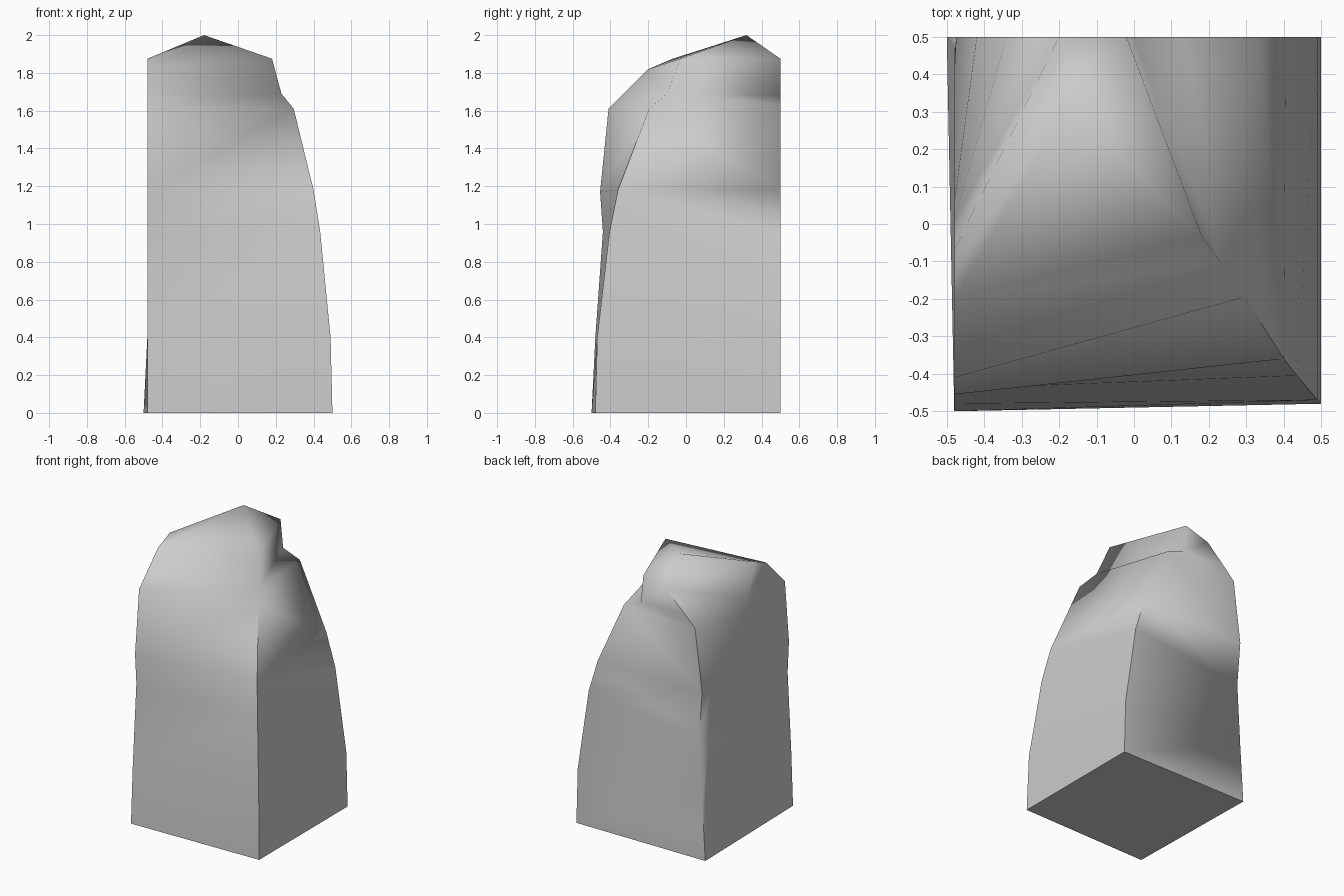
import bpy, bmesh

if "Cube" in bpy.data.objects:
    bpy.data.objects.remove(bpy.data.objects["Cube"])

# Rings from bottom to top; each holds five corner points:
# front left, front right, back right, back left (on back), back left (on side)
rings = [
    [(-.48, -.50, 0), (.50, -.48, 0), (.50, .50, 0), (-.50, .50, 0), (-.50, .50, 0)],
    [(-.48, -.48, .40), (.49, -.47, .40), (.49, .50, .38), (-.475, .50, .40), (-.48, .47, .40)],
    [(-.48, -.44, .96), (.435, -.405, .96), (.405, .50, .95), (-.45, .50, .85), (-.48, .44, .80)],
    [(-.48, -.455, 1.17), (.40, -.36, 1.18), (.335, .50, 1.18), (-.475, .50, 1.17), (-.48, .40, 1.18)],
    [(-.48, -.41, 1.61), (.295, -.195, 1.61), (.13, .50, 1.63), (-.42, .50, 1.61), (-.48, .06, 1.57)],
    [(-.48, -.33, 1.69), (.23, -.10, 1.69), (.00, .50, 1.68), (-.34, .50, 1.69), (-.48, .01, 1.65)],
    [(-.48, -.20, 1.82), (.18, -.03, 1.875), (-.02, .50, 1.875), (-.20, .50, 1.82), (-.48, -.07, 1.875)],
]
peak = (-.18, .32, 2.0)

bm = bmesh.new()
loops = [[bm.verts.new(p) for p in ring] for ring in rings]

# Base and side walls
bm.faces.new(list(reversed(loops[0])))
for low, high in zip(loops, loops[1:]):
    for i in range(5):
        j = (i + 1) % 5
        bm.faces.new((low[i], low[j], high[j], high[i]))

# Sloping cap rising to the peak
tip = bm.verts.new(peak)
top = loops[-1]
for i in range(5):
    bm.faces.new((top[i], top[(i + 1) % 5], tip))

bmesh.ops.remove_doubles(bm, verts=bm.verts[:], dist=0.001)
bmesh.ops.triangulate(bm, faces=bm.faces[:])
bmesh.ops.recalc_face_normals(bm, faces=bm.faces[:])

mesh = bpy.data.meshes.new("rock_pillar")
bm.to_mesh(mesh)
bm.free()
rock = bpy.data.objects.new("rock_pillar", mesh)
bpy.context.collection.objects.link(rock)

# Soft shading over the weathered front, sharp at the flat cut sides
bpy.context.view_layer.objects.active = rock
rock.select_set(True)
bpy.ops.object.shade_smooth_by_angle(angle=1.4)
